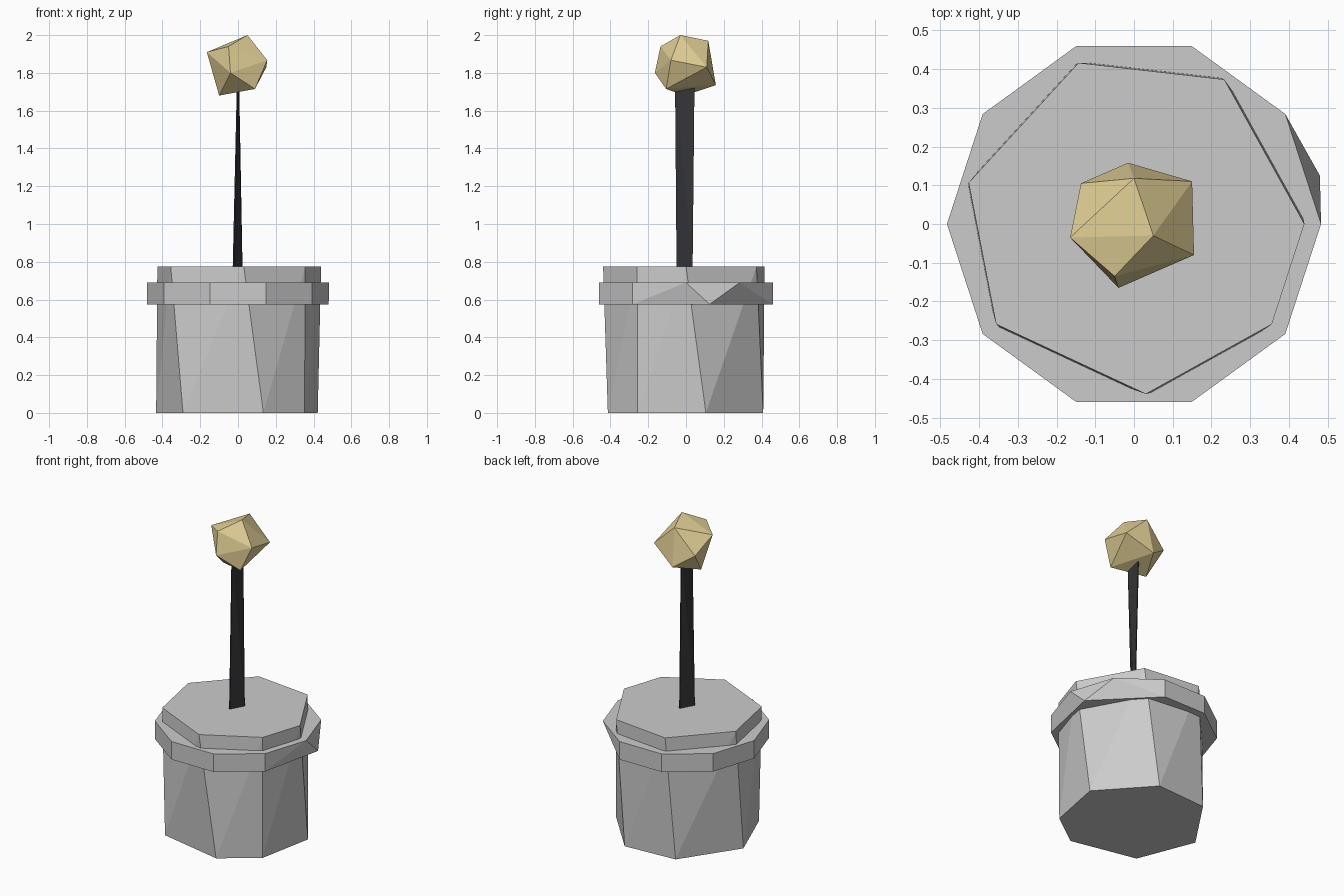
import bpy, bmesh
from math import radians, cos, sin

if "Cube" in bpy.data.objects:
    bpy.data.objects.remove(bpy.data.objects["Cube"])


def material(name, color):
    mat = bpy.data.materials.new(name)
    mat.diffuse_color = (*color, 1)
    mat.use_nodes = True
    mat.node_tree.nodes["Principled BSDF"].inputs["Base Color"].default_value = mat.diffuse_color
    return mat


def solid(name, points, mat=None):
    """Faceted solid wrapped tightly around a few corner points."""
    bm = bmesh.new()
    for p in points:
        bm.verts.new(p)
    bmesh.ops.convex_hull(bm, input=bm.verts[:])
    bmesh.ops.dissolve_limit(bm, angle_limit=radians(0.5),
                             verts=bm.verts[:], edges=bm.edges[:])
    bmesh.ops.recalc_face_normals(bm, faces=bm.faces[:])
    mesh = bpy.data.meshes.new(name)
    bm.to_mesh(mesh)
    bm.free()
    obj = bpy.data.objects.new(name, mesh)
    bpy.context.collection.objects.link(obj)
    if mat:
        mesh.materials.append(mat)
    return obj


def polygon(angles, r, z):
    return [(r * cos(radians(a)), r * sin(radians(a)), z) for a in angles]


# Base drum: uneven seven-sided outlines, twisted between bottom and top
bottom = polygon((-36, 14, 70, 117, 175, -132, -72), 0.435, 0)
top = polygon((-36, 0, 58, 109, 166, -144, -86), 0.44, 0.775)
solid("base_drum", bottom + top)

# Collar: ten-sided band with one lower corner merged on the right side
upper = polygon(range(0, 360, 36), 0.483, 0.69)
lower = polygon(range(72, 360, 36), 0.483, 0.575) + [(0.48, 0.125, 0.575)]
solid("collar", upper + lower)

# Stem: thin flat blade with a slight twist
dark = material("dark_metal", (0.035, 0.035, 0.04))
t = 0.003
blade = []
for x0, y0, x1, y1, z in ((-0.025, -0.05, 0.021, 0.035, 0.77),
                          (-0.003, -0.058, 0.003, 0.045, 1.75)):
    for s in (-t, t):
        blade += [(x0 + s, y0, z), (x1 + s, y1, z)]
solid("stem", blade, dark)

# Knob: coarse faceted ball
gold = material("gold", (0.75, 0.62, 0.3))
solid("knob", [
    (0.05, -0.03, 2.0), (-0.05, -0.135, 1.94), (-0.04, -0.165, 1.8),
    (-0.165, -0.035, 1.91), (0, 0.118, 1.97), (0.155, -0.08, 1.867),
    (0.15, 0.11, 1.83), (-0.015, 0.158, 1.735), (-0.137, 0.105, 1.82),
    (0.09, -0.105, 1.715), (-0.1, -0.01, 1.68)], gold)
